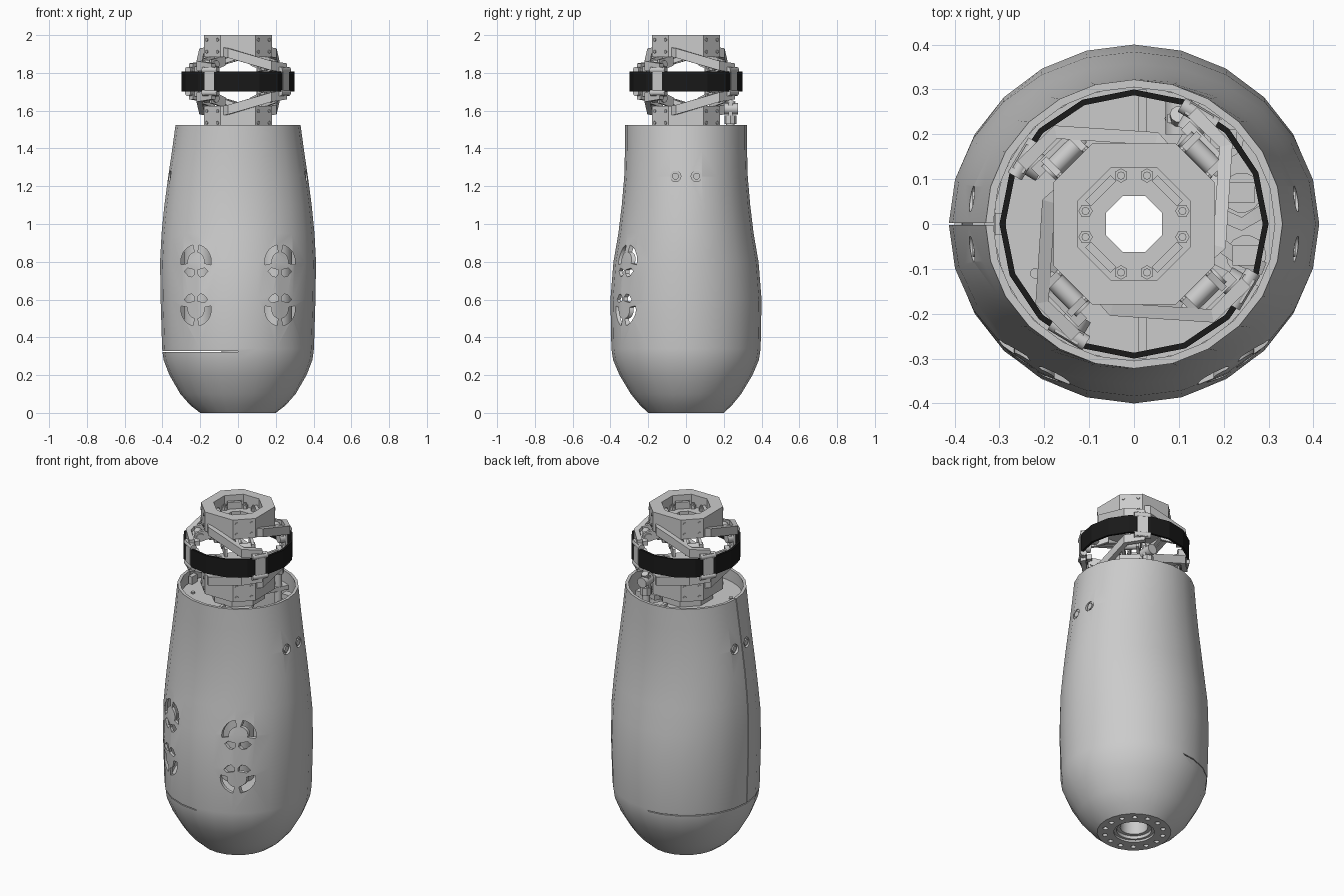
import bpy, bmesh
from math import sin, cos, pi, radians
from mathutils import Vector, Matrix

if "Cube" in bpy.data.objects:
    bpy.data.objects.remove(bpy.data.objects["Cube"])

MID = 1.755          # height of the black band, mirror plane of the joint


def build(name, pieces, smooth=None, color=None):
    """One object from lofted pieces: (rings, cyclic). Non-cyclic lofts are capped."""
    bm = bmesh.new()
    for rings, cyclic in pieces:
        vs = [[bm.verts.new(p) for p in r] for r in rings]
        n = len(vs[0])
        for a in range(len(vs) if cyclic else len(vs) - 1):
            r, s = vs[a], vs[(a + 1) % len(vs)]
            for i in range(n):
                j = (i + 1) % n
                bm.faces.new((r[i], r[j], s[j], s[i]))
        if not cyclic:
            bm.faces.new(vs[0])
            bm.faces.new(vs[-1])
    bmesh.ops.recalc_face_normals(bm, faces=bm.faces)
    me = bpy.data.meshes.new(name)
    bm.to_mesh(me)
    bm.free()
    ob = bpy.data.objects.new(name, me)
    bpy.context.collection.objects.link(ob)
    if color:
        mat = bpy.data.materials.new(name)
        mat.diffuse_color = color
        mat.use_nodes = True
        mat.node_tree.nodes["Principled BSDF"].inputs["Base Color"].default_value = mat.diffuse_color
        me.materials.append(mat)
    if smooth:
        shade(ob, smooth)
    return ob


def activate(ob):
    bpy.ops.object.select_all(action='DESELECT')
    ob.select_set(True)
    bpy.context.view_layer.objects.active = ob


def shade(ob, angle):
    activate(ob)
    bpy.ops.object.shade_smooth_by_angle(angle=radians(angle))


def ring(z, rx, ry=None, n=24, off=0.0):
    ry = rx if ry is None else ry
    return [Vector((rx * cos(2 * pi * i / n + off), ry * sin(2 * pi * i / n + off), z)) for i in range(n)]


def tube(ro, ri, z0, z1, n=24, off=0.0):
    return ([ring(z0, ro, n=n, off=off), ring(z1, ro, n=n, off=off),
             ring(z1, ri, n=n, off=off), ring(z0, ri, n=n, off=off)], True)


def rod(a, b, r, n=10):
    a, b = Vector(a), Vector(b)
    q = (b - a).to_track_quat('Z', 'Y')
    c = ring(0, r, n=n)
    return ([[q @ p + a for p in c], [q @ p + b for p in c]], False)


def beam(pts, w, h):
    """Rectangular bar along a path, upright in z, mitred in plan."""
    pts = [Vector(p) for p in pts]
    rings = []
    for i, p in enumerate(pts):
        d = (pts[min(i + 1, len(pts) - 1)] - pts[max(i - 1, 0)])
        s = Vector((-d.y, d.x, 0)).normalized() * (w / 2)
        u = Vector((0, 0, h / 2))
        rings.append([p + s + u, p - s + u, p - s - u, p + s - u])
    return (rings, False)


def box(x0, x1, y0, y1, z0, z1):
    return ([[Vector((x, y, z)) for x, y in ((x0, y0), (x1, y0), (x1, y1), (x0, y1))] for z in (z0, z1)], False)


def joint_copies(piece):
    """Four turns about z, each mirrored across the band plane."""
    out = []
    for k in range(4):
        m = Matrix.Rotation(k * pi / 2, 3, 'Z')
        for flip in (False, True):
            rs = [[m @ p for p in r] for r in piece[0]]
            if flip:
                rs = [[Vector((p.x, p.y, 2 * MID - p.z)) for p in r] for r in rs]
            out.append((rs, piece[1]))
    return out


# Outer shell: (height, half width, half depth)
prof = [(0, .2, .2), (.04, .252, .243), (.1, .305, .292), (.2, .363, .352), (.28, .394, .386),
        (.34, .402, .395), (.6, .41, .4), (.8, .413, .384), (.95, .405, .358), (1.1, .39, .34),
        (1.25, .37, .327), (1.4, .348, .323), (1.525, .331, .322)]
rings = [ring(0, .11)] + [ring(*p) for p in prof]
rings += [ring(z, a - .017, b - .017) for z, a, b in reversed(prof[2:])] + [ring(.03, .2), ring(.03, .11)]
shell = build("outer_shell", [(rings, True)])

# Cutters: vents, side screw holes, seams, base bolt holes
cuts = []
for cx in (-.222, .222):
    for up in (1, -1):
        cz = .675 + up * .127
        for sx in (1, -1):
            t = [radians(-12 + 90 * i / 8) for i in range(9)]
            arc = [(.08 * cos(a), .088 * sin(a)) for a in t] + [(.045 * cos(a), .05 * sin(a)) for a in reversed(t)]
            low = [(.007, -.045), (.045, -.035), (.062, -.052), (.04, -.078), (.022, -.082), (.007, -.065)]
            for poly in (arc, low):
                cuts.append(([[Vector((cx + sx * x, y, cz + up * z)) for x, z in poly] for y in (-.6, -.2)], False))
holes = [(sx, sy) for sx in (-1, 1) for sy in (-.056, .056)]
cuts += [rod((sx * .25, sy, 1.253), (sx * .6, sy, 1.253), .029, 16) for sx, sy in holes]
cuts += [box(-.6, 0, -.6, .6, .322, .327), box(-.6, -.2, -.0025, .0025, .331, 1.6)]
for i in range(14):
    a = 2 * pi * i / 14
    cuts.append(rod((.16 * cos(a), .16 * sin(a), -.1), (.16 * cos(a), .16 * sin(a), .018), .014, 12))
cutter = build("shell_cutter", cuts)
cutter.hide_render = True
mod = shell.modifiers.new("openings", 'BOOLEAN')
mod.object = cutter
mod.solver = 'EXACT'
activate(shell)
bpy.ops.object.modifier_apply(modifier=mod.name)
bpy.data.objects.remove(cutter)
shade(shell, 32)

# Screws seated in the side holes
build("side_screws", [rod((sx * .33, sy, 1.253), (sx * .36, sy, 1.253), .018, 12) for sx, sy in holes]
      + [rod((sx * .33, sy, 1.253), (sx * .352, sy, 1.253), .03, 16) for sx, sy in holes], 40)

# Base bearing and hollow centre column
build("base_bearing", [tube(.112, .095, .012, .06), tube(.1, .075, .03, .1)], 40)
build("centre_column", [tube(.088, .075, .1, 1.46)], 40)

# Deck under the rim, open on the right where the actuators sit
arc = [radians(62 + (333 - 62) * i / 30) for i in range(31)]
plan = [(.312 * cos(a), .305 * sin(a)) for a in arc] + [(.08 * cos(a), .08 * sin(a)) for a in reversed(arc)]
build("deck_plate", [([[Vector((x, y, z)) for x, y in plan] for z in (1.43, 1.455)], False)])
build("deck_ribs", [box(.01, .028, -.3, -.16, 1.455, 1.47), box(.01, .028, .16, .3, 1.455, 1.47),
                    box(-.31, -.285, -.025, .025, 1.455, 1.5)]
      + [rod((-.22, s * .11, 1.455), (-.22, s * .11, 1.463), .012) for s in (-1, 1)])
build("lower_plates", [tube(.335, .08, 1.12, 1.14), tube(.36, .08, .36, .38)], 40)

# Actuators and linkages in the open side
act = []
for x, y in ((.24, .07), (.25, -.07), (.2, .19)):
    act += [rod((x, y, 1.14), (x, y, 1.36), .045, 14), rod((x, y, 1.36), (x, y, 1.44), .02, 10),
            box(x - .03, x + .03, y - .022, y + .022, 1.42, 1.45)]
act += [beam([(.17, -.03, 1.4), (.24, -.08, 1.4), (.29, -.1, 1.38)], .03, .03),
        beam([(.17, .03, 1.41), (.24, .0, 1.41), (.29, .03, 1.39)], .03, .03)]
build("actuators", act, 40)
build("drive_motors", [rod((x, y, .38), (x, y, .95), .085, 20) for x, y in ((.2, .1), (-.2, .1), (0, .22))], 40)

# Upright rod end behind the lower hub
build("rod_end", [rod((.1, .235, 1.14), (.1, .235, 1.56), .022, 12), rod((.1, .235, 1.53), (.1, .235, 1.575), .032, 8),
                  beam([(.075, .235, 1.605), (.125, .235, 1.605)], .02, .075),
                  rod((.1, .2, 1.61), (.1, .275, 1.61), .03, 12), rod((.1, .225, 1.61), (.1, .245, 1.655), .02, 10)], 40)

# Hubs: chamfered square blocks with an eight-sided pocket and bore
c, s = .18, .092
outer = [(c, s), (s, c), (-s, c), (-c, s), (-c, -s), (-s, -c), (s, -c), (c, -s)]
o = pi / 8
hub = [[Vector((x, y, 1.885)) for x, y in outer], [Vector((x, y, 2.0)) for x, y in outer],
       ring(2.0, .135, n=8, off=o), ring(1.93, .135, n=8, off=o),
       ring(1.93, .067, n=8, off=o), ring(1.885, .067, n=8, off=o)]
for name, flip in (("upper_hub", 0), ("lower_hub", 1)):
    build(name, [([[Vector((p.x, p.y, 2 * MID - p.z if flip else p.z)) for p in r] for r in hub], True)])
build("hub_pedestal", [tube(.15, .076, 1.455, 1.515, 8, o)])

# Hub bolts: pocket nuts and chamfer-face bolts
D = Vector((1, 1, 0)).normalized()
T = Vector((-1, 1, 0)).normalized()
Z = Vector((0, 0, 1))
bolts = []
for sy in (-.029, .029):
    bolts += joint_copies(rod((.108, sy, 1.93), (.108, sy, 1.95), .016, 6))
    bolts += joint_copies(rod((.108, sy, 1.95), (.108, sy, 1.96), .009, 8))
    for z in (1.912, 1.975):
        b = D * .188 + T * sy * 1.4 + Z * z
        bolts += joint_copies(rod(b, b + D * .01, .009, 8))
build("hub_bolts", bolts)
build("pocket_braces", joint_copies(beam([D * .105 + T * .04 + Z * 1.95, D * .105 - T * .04 + Z * 1.95], .018, .04)))

# Swirling link arms: raised flange body with a slimmer inner rail
path = [(.25, -.13, 1.825), (.175, -.205, 1.838), (-.05, -.19, 1.905), (-.1, -.13, 1.915)]
arms = joint_copies(beam(path, .03, .05))
arms += joint_copies(beam([(x * .88, y * .88, z - .004) for x, y, z in path], .028, .026))
build("link_arms", arms)

# Clevises and pins under the hub corners
clev = []
for t in (-.04, .04):
    clev += joint_copies(beam([D * .14 + T * t + Z * 1.87, D * .2 + T * t + Z * 1.85, D * .245 + T * t + Z * 1.84], .016, .06))
clev += joint_copies(rod(D * .215 - T * .055 + Z * 1.845, D * .215 + T * .055 + Z * 1.845, .022, 12))
build("clevises", clev, 40)

# Band pivots joining the arm ends to the ring
piv = []
for k in range(4):
    m = Matrix.Rotation(k * pi / 2, 3, 'Z')
    p = m @ Vector((.243, -.145, 0))
    d = p.normalized()
    t = Vector((-d.y, d.x, 0))
    piv += [beam([p - t * .03 + Z * MID, p + t * .03 + Z * MID], .028, .15),
            rod(p - d * .045 + Z * MID, p + d * .012 + Z * MID, .03, 12)]
    for z in (MID - .06, MID + .06):
        piv.append(rod(p - t * .045 + Z * z, p + t * .045 + Z * z, .018, 10))
build("band_pivots", piv, 40)

# Black faceted band
build("joint_band", [tube(.3, .287, 1.702, 1.808, 16, 0)], color=(.01, .01, .01, 1))
